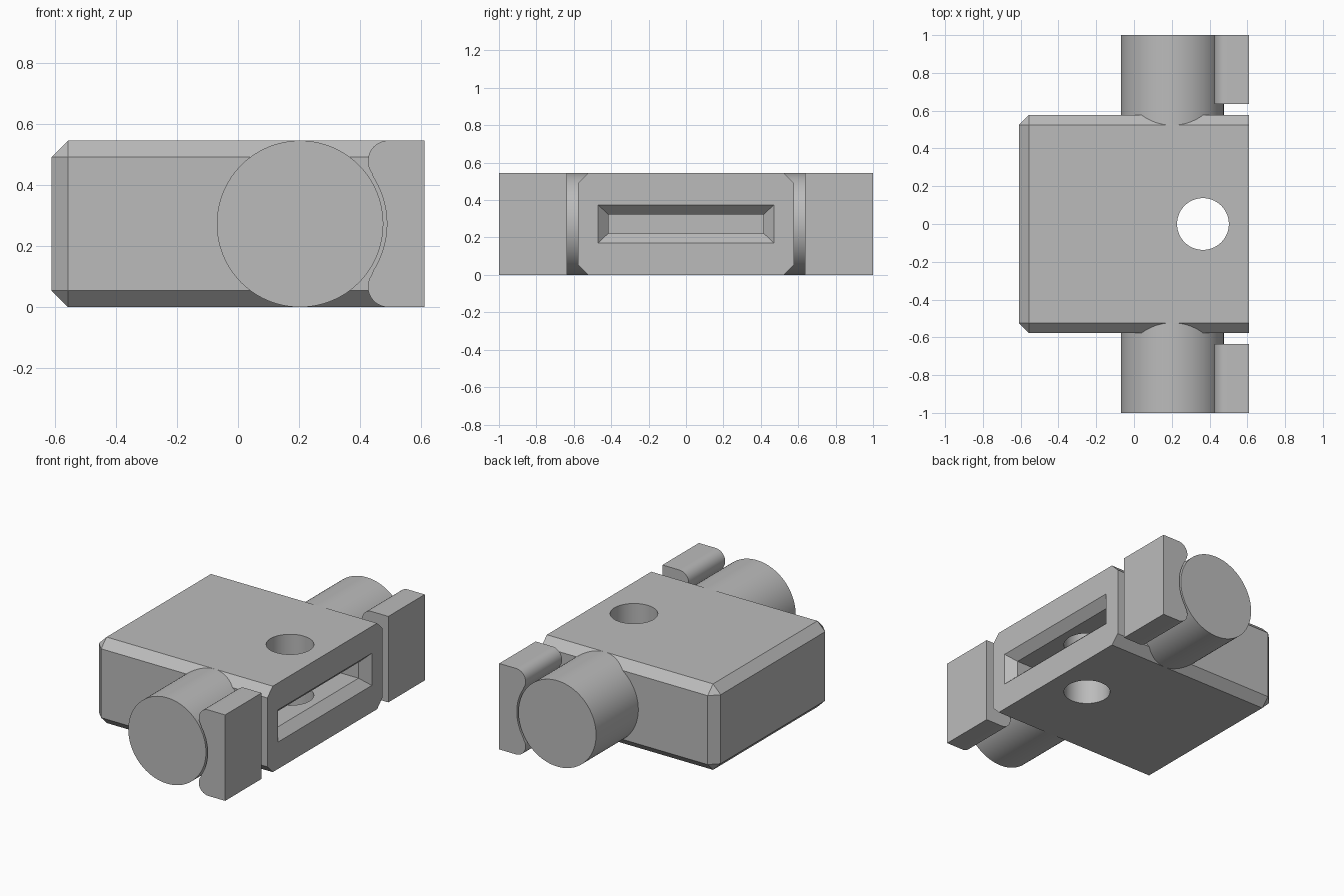
import bpy, bmesh, math
from mathutils import Matrix, Vector

if "Cube" in bpy.data.objects:
    bpy.data.objects.remove(bpy.data.objects["Cube"])

grey = bpy.data.materials.new("plain grey")
grey.diffuse_color = (0.5, 0.5, 0.5, 1)
grey.use_nodes = True
grey.node_tree.nodes["Principled BSDF"].inputs["Base Color"].default_value = grey.diffuse_color

H = 0.545            # overall height
AX, AZ = 0.203, H / 2  # trunnion axis


def finish(name, bm, smooth=False):
    bmesh.ops.recalc_face_normals(bm, faces=bm.faces)
    me = bpy.data.meshes.new(name)
    bm.to_mesh(me)
    bm.free()
    me.materials.append(grey)
    ob = bpy.data.objects.new(name, me)
    bpy.context.collection.objects.link(ob)
    if smooth:
        smooth_edges(ob)
    return ob


def smooth_edges(ob):
    bpy.ops.object.select_all(action='DESELECT')
    ob.select_set(True)
    bpy.context.view_layer.objects.active = ob
    bpy.ops.object.shade_smooth_by_angle(angle=math.radians(30))


def box(bm, lo, hi):
    lo, hi = Vector(lo), Vector(hi)
    m = Matrix.Translation((lo + hi) / 2) @ Matrix.Diagonal((*(hi - lo), 1))
    return bmesh.ops.create_cube(bm, size=1, matrix=m)["verts"]


def cylinder(bm, centre, r, depth, rot=Matrix()):
    bmesh.ops.create_cone(bm, cap_ends=True, segments=96, radius1=r, radius2=r,
                          depth=depth, matrix=Matrix.Translation(centre) @ rot)


# Body: block chamfered everywhere except around its right face
bm = bmesh.new()
box(bm, (-0.61, -0.577, 0), (0.61, 0.577, H))
edges = [e for e in bm.edges if not all(v.co.x > 0.6 for v in e.verts)]
bmesh.ops.bevel(bm, geom=edges, offset=0.054, segments=1, affect='EDGES')
body = finish("body", bm)

# Slot cutter: straight pocket with a flared mouth on the right face
bm = bmesh.new()
rings = []
for x, w, h in ((-0.2, 0.415, 0.05), (0.555, 0.415, 0.05),
                (0.61, 0.47, 0.102), (0.7, 0.47, 0.102)):
    rings.append([bm.verts.new((x, sy * w, AZ + sz * h))
                  for sy, sz in ((-1, -1), (1, -1), (1, 1), (-1, 1))])
bm.faces.new(rings[0])
bm.faces.new(rings[-1])
for a, b in zip(rings, rings[1:]):
    for i in range(4):
        j = (i + 1) % 4
        bm.faces.new((a[i], a[j], b[j], b[i]))
slot = finish("slot_cutter", bm)

# Pin hole cutter
bm = bmesh.new()
cylinder(bm, (0.365, 0, AZ), 0.137, 1)
hole = finish("hole_cutter", bm)

for cutter in (slot, hole):
    mod = body.modifiers.new(cutter.name, 'BOOLEAN')
    mod.operation = 'DIFFERENCE'
    mod.solver = 'EXACT'
    mod.object = cutter
    bpy.context.view_layer.objects.active = body
    bpy.ops.object.modifier_apply(modifier=mod.name)
    bpy.data.objects.remove(cutter)
smooth_edges(body)

# Retainer profile: rounded lips blending into a hollow around the trunnion
R, r = 0.284, 0.067
cx, cz = 0.492, H - r
t = math.atan2(cz - AZ, cx - AX)
upper = [(cx + r * math.cos(a), cz + r * math.sin(a)) for a in
         [math.pi / 2 + (math.pi / 2 + t) * i / 16 for i in range(17)]]
hollow = [(AX + R * math.cos(a), AZ + R * math.sin(a)) for a in
          [t - 2 * t * i / 24 for i in range(1, 24)]]
lower = [(x, H - z) for x, z in reversed(upper)]
profile = [(0.61, H)] + upper + hollow + lower + [(0.61, 0)]

for side, label in ((-1, "front"), (1, "back")):
    # Trunnion stub
    bm = bmesh.new()
    cylinder(bm, (AX, side * 0.76, AZ), H / 2, 0.48, Matrix.Rotation(math.pi / 2, 4, 'X'))
    finish(label + "_trunnion", bm, True)
    # Retainer block beside the stub
    bm = bmesh.new()
    face = bm.faces.new([bm.verts.new((x, side * 0.635, z)) for x, z in profile])
    ext = bmesh.ops.extrude_face_region(bm, geom=[face])
    verts = [v for v in ext["geom"] if isinstance(v, bmesh.types.BMVert)]
    bmesh.ops.translate(bm, verts=verts, vec=(0, side * 0.365, 0))
    # Extrusion keeps the starting cap only when rebuilt
    if face not in bm.faces[:]:
        bmesh.ops.holes_fill(bm, edges=[e for e in bm.edges if e.is_boundary])
    finish(label + "_retainer", bm, True)
